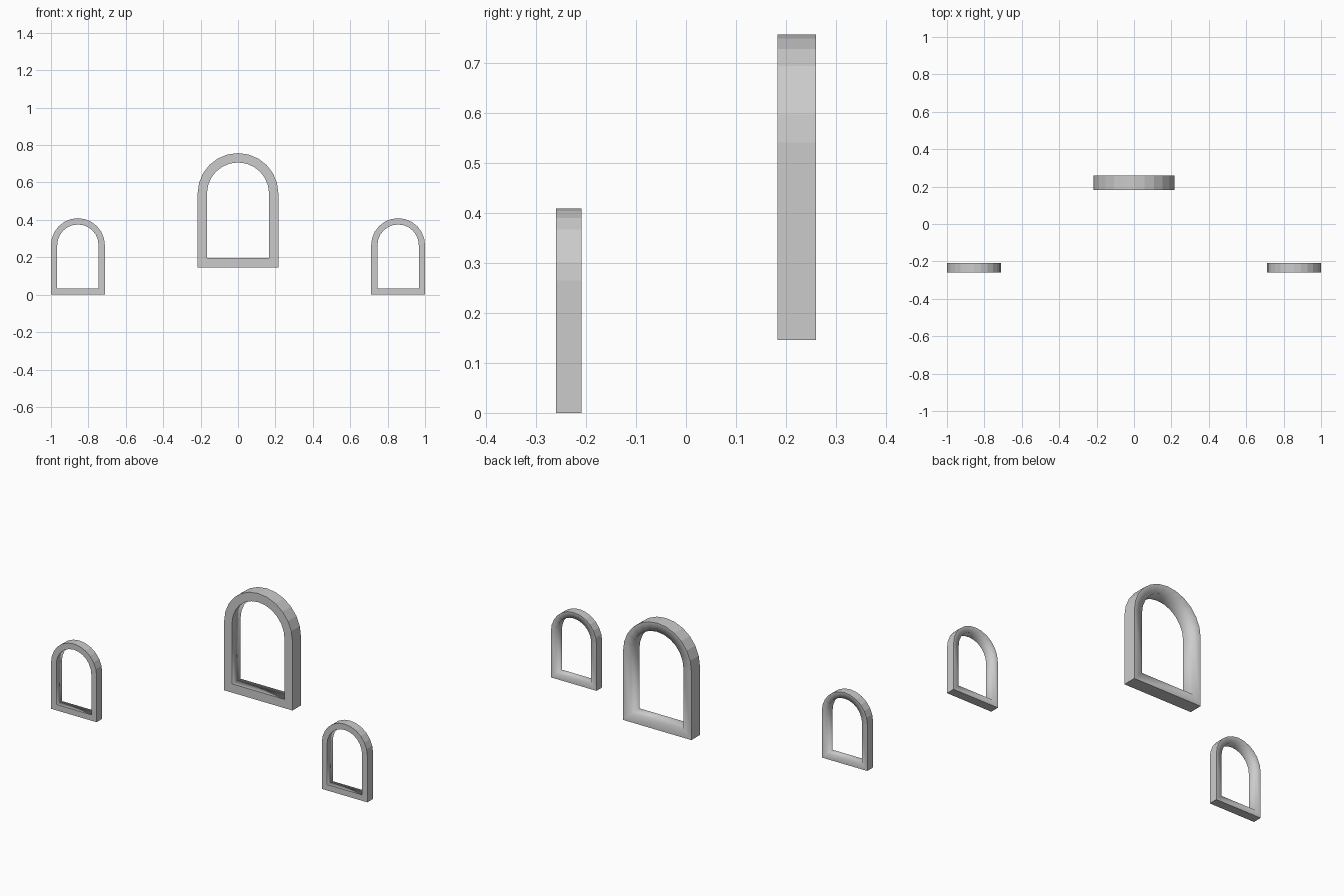
import bpy, bmesh, math

if "Cube" in bpy.data.objects:
    bpy.data.objects.remove(bpy.data.objects["Cube"])

ARC_STEPS = 12


def arch_outline(half_w, bottom, spring):
    """Closed outline: flat sill, straight sides, semicircular head."""
    pts = [(-half_w, bottom), (half_w, bottom)]
    for i in range(ARC_STEPS + 1):
        a = math.pi * i / ARC_STEPS
        pts.append((half_w * math.cos(a), spring + half_w * math.sin(a)))
    return pts


def arched_frame(name, x, y0, y1, z0, half_w, height, border):
    spring = height - half_w
    outer = arch_outline(half_w, 0.0, spring)
    inner = arch_outline(half_w - border, border, spring)
    bm = bmesh.new()

    def ring(pts, y):
        return [bm.verts.new((px, y, pz)) for px, pz in pts]

    of, nf = ring(outer, y0), ring(inner, y0)
    ob, nb = ring(outer, y1), ring(inner, y1)

    # front rim, back rim, outer wall, inner reveal
    n = len(outer)
    soft = set()
    for i in range(n):
        j = (i + 1) % n
        bm.faces.new((of[i], of[j], nf[j], nf[i]))
        bm.faces.new((of[j], of[i], ob[i], ob[j]))
        soft.add(bm.faces.new((ob[j], ob[i], nb[i], nb[j])))
        soft.add(bm.faces.new((nf[i], nf[j], nb[j], nb[i])))
    bm.normal_update()

    # reveal blends softly into the back rim, everything else stays crisp
    for f in bm.faces:
        f.smooth = f in soft
    for e in bm.edges:
        e.smooth = all(f in soft for f in e.link_faces)

    mesh = bpy.data.meshes.new(name)
    bm.to_mesh(mesh)
    bm.free()
    obj = bpy.data.objects.new(name, mesh)
    obj.location = (x, 0, z0)
    bpy.context.collection.objects.link(obj)
    return obj


# large raised window frame at the back
arched_frame("center_window_frame", 0, 0.183, 0.26, 0.146, 0.216, 0.611, 0.05)

# pair of smaller frames at the front corners
for side, sx in (("left", -1), ("right", 1)):
    arched_frame(side + "_window_frame", sx * 0.856, -0.26, -0.209,
                 0.0, 0.144, 0.409, 0.0335)
